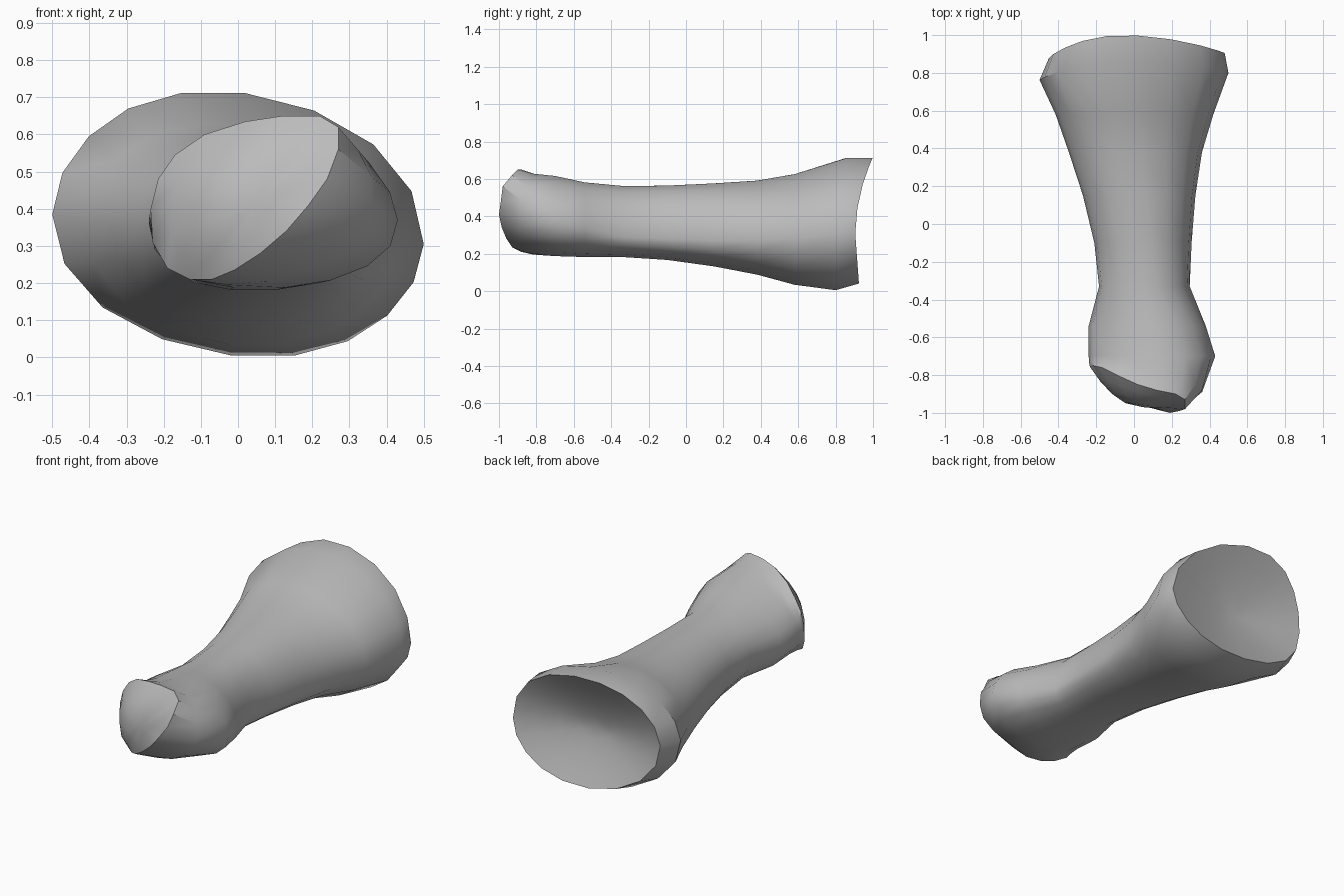
import bpy, bmesh
from math import sin, cos, pi, radians
from mathutils import Vector

cube = bpy.data.objects.get("Cube")
if cube:
    bpy.data.objects.remove(cube)

SIDES = 18

# Stations: y, left x, right x, bottom z, top z, side heights, skew, upper and lower roundness
STATIONS = [
    (-0.70, -0.24, 0.43, 0.185, 0.62, 0.37, 0.37, 0.04, 1.12, 0.9),
    (-0.54, -0.24, 0.38, 0.18, 0.585, 0.36, 0.34, 0.03, 1.05, 0.9),
    (-0.33, -0.185, 0.295, 0.18, 0.565, 0.36, 0.29, 0.01, 0.97, 0.9),
    (-0.10, -0.21, 0.305, 0.165, 0.568, 0.35, 0.28, 0, 0.97, 0.9),
    (0.15, -0.27, 0.325, 0.13, 0.58, 0.35, 0.27, -0.01, 0.97, 0.95),
    (0.38, -0.345, 0.36, 0.085, 0.595, 0.36, 0.27, -0.03, 0.97, 1),
    (0.58, -0.415, 0.42, 0.03, 0.63, 0.37, 0.28, -0.05, 1, 1),
    (0.80, -0.50, 0.50, 0.0, 0.717, 0.385, 0.305, -0.07, 1, 1),
]

# Outline of the slanted end facet: x, y, z anticlockwise from the right
FACET = [
    (0.24, -0.99, 0.48), (0.27, -0.98, 0.56), (0.27, -0.93, 0.62),
    (0.22, -0.90, 0.65), (0.12, -0.88, 0.65), (0.02, -0.85, 0.635),
    (-0.09, -0.80, 0.60), (-0.17, -0.76, 0.545), (-0.215, -0.75, 0.48),
    (-0.235, -0.75, 0.40), (-0.23, -0.76, 0.31), (-0.19, -0.80, 0.24),
    (-0.13, -0.83, 0.21), (-0.07, -0.88, 0.21), (-0.01, -0.93, 0.235),
    (0.06, -0.96, 0.28), (0.13, -0.985, 0.34), (0.19, -1.0, 0.41),
]


def power(v, p):
    return abs(v) ** p * (1 if v > 0 else -1)


def section(y, x0, x1, z0, z1, zl, zr, skew, upper, lower):
    """Rounded cross-section with separate upper and lower halves."""
    ring = []
    for i in range(SIDES):
        a = 2 * pi * i / SIDES
        p = lower if sin(a) < 0 else upper
        c, s = power(cos(a), p), power(sin(a), p)
        mid = zl + (zr - zl) * (c + 1) / 2
        z = mid + s * ((z1 - mid) if s > 0 else (mid - z0))
        x = (x0 + x1) / 2 + c * (x1 - x0) / 2 + skew * s * (1 - c * c)
        ring.append(Vector((x, y, z)))
    return ring


def dish(rim, centre, factors, curve):
    """Rings running from the rim in to the centre, domed or hollowed in y."""
    rings = []
    for f in factors:
        ring = [centre.lerp(p, f) for p in rim]
        for q, p in zip(ring, rim):
            q.y = centre.y + (p.y - centre.y) * f ** curve
        rings.append(ring)
    return rings


shaft = [section(*s) for s in STATIONS]

# Head: bulging shoulder, facet edge and domed end
facet = [Vector(p) for p in FACET]
shoulder = []
for p, q in zip(shaft[0], facet):
    m = p.lerp(q, 0.36)
    m.y = p.y + (q.y - p.y) * 0.65
    shoulder.append(m)
tip = Vector((0.05, -0.97, 0.42))
dome = dish(facet, tip, (0.35, 0.6, 0.82), 2.1)

# Flared base: its widest edge bends back over the top, the rim steps in
# on the left, and the end sinks into a shallow socket
rim = []
for p in shaft[-1]:
    lift = max(0, p.z - 0.3) / 0.417
    left = max(0, -p.x / 0.5)
    y = 0.905 + 0.095 * lift ** 2 - 0.03 * left ** 2
    y += 0.02 * max(0, 0.3 - p.z) / 0.3
    x = p.x * (0.96 - 0.06 * left)
    rim.append(Vector((x, y, 0.36 + (p.z - 0.36) * (1 if p.z > 0.36 else 0.9))))
    p.y += 0.06 * lift ** 2 - 0.04 * left ** 2
pit = Vector((0, 0.83, 0.35))
socket = dish(rim, pit, (0.75, 0.45, 0.2), 1.5)

# Skin the rings into one closed surface
bm = bmesh.new()
rings = dome + [facet, shoulder] + shaft + [rim] + socket
loops = [[bm.verts.new(p) for p in ring] for ring in rings]
for a, b in zip(loops, loops[1:]):
    for i in range(SIDES):
        j = (i + 1) % SIDES
        bm.faces.new((a[i], a[j], b[j], b[i]))
for loop, point in ((loops[0], tip), (loops[-1], pit)):
    end = bm.verts.new(point)
    for i in range(SIDES):
        bm.faces.new((loop[i], loop[(i + 1) % SIDES], end))
bmesh.ops.recalc_face_normals(bm, faces=bm.faces)
mesh = bpy.data.meshes.new("finger_bone")
bm.to_mesh(mesh)
bm.free()
bone = bpy.data.objects.new("finger_bone", mesh)
bpy.context.collection.objects.link(bone)

# Plain grey colour
grey = bpy.data.materials.new("bone_grey")
grey.use_nodes = True
colour = (0.5, 0.5, 0.5, 1)
grey.diffuse_color = colour
grey.node_tree.nodes["Principled BSDF"].inputs["Base Color"].default_value = colour
mesh.materials.append(grey)

bpy.ops.object.select_all(action="DESELECT")
bone.select_set(True)
bpy.context.view_layer.objects.active = bone
bpy.ops.object.shade_smooth_by_angle(angle=radians(35))
